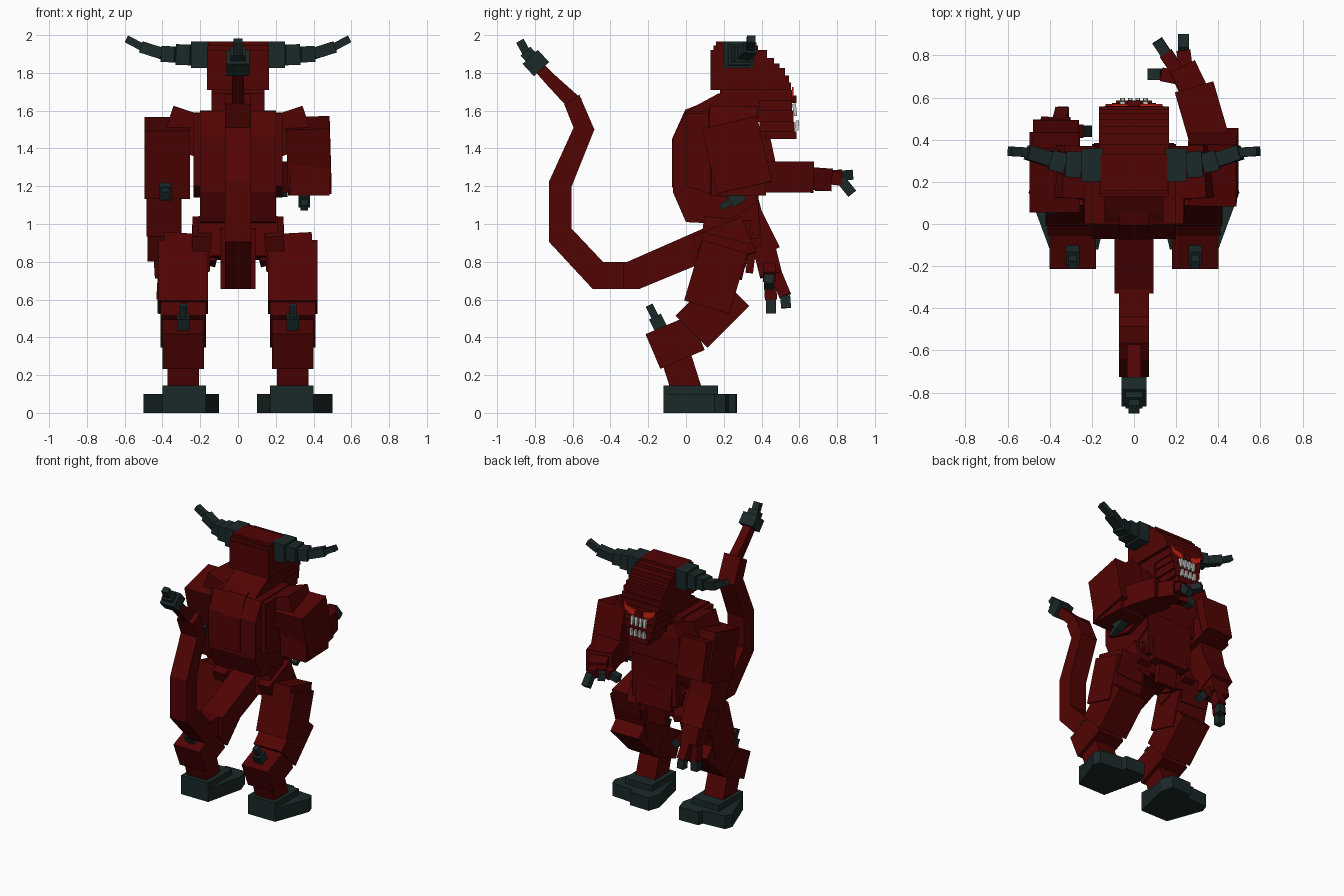
import bpy
import bmesh
from mathutils import Vector

cube = bpy.data.objects.get("Cube")
if cube:
    bpy.data.objects.remove(cube, do_unlink=True)


def material(name, rgb):
    m = bpy.data.materials.new(name)
    m.use_nodes = True
    m.diffuse_color = (*rgb, 1)
    m.node_tree.nodes["Principled BSDF"].inputs["Base Color"].default_value = (*rgb, 1)
    return m


RED = material("dark red hide", (0.083, 0.001, 0.001))
HORN = material("dark slate horn", (0.011, 0.022, 0.022))
EYE = material("glowing red", (0.62, 0.016, 0.008))
TOOTH = material("pale grey tooth", (0.6, 0.6, 0.58))


def loft(name, loops, mat):
    """Closed solid through a series of matching outlines."""
    bm = bmesh.new()
    rings = [[bm.verts.new(p) for p in loop] for loop in loops]
    n = len(rings[0])
    bm.faces.new(rings[0])
    bm.faces.new(rings[-1][::-1])
    for a, b in zip(rings, rings[1:]):
        for i in range(n):
            j = (i + 1) % n
            bm.faces.new((a[i], b[i], b[j], a[j]))
    bmesh.ops.recalc_face_normals(bm, faces=bm.faces)
    mesh = bpy.data.meshes.new(name)
    bm.to_mesh(mesh)
    bm.free()
    mesh.materials.append(mat)
    bpy.context.collection.objects.link(bpy.data.objects.new(name, mesh))


def limb(name, p0, p1, w, d, mat=RED, w1=None, d1=None):
    """Box running from p0 to p1, w wide sideways and d deep."""
    p0, p1 = Vector(p0), Vector(p1)
    axis = (p1 - p0).normalized()
    ref = Vector((1, 0, 0)) if abs(axis.x) < 0.8 else Vector((0, 1, 0))
    side = (ref - axis * ref.dot(axis)).normalized()
    up = axis.cross(side)
    corners = ((-1, -1), (1, -1), (1, 1), (-1, 1))
    loft(name, [[p + side * sx * a / 2 + up * sy * b / 2 for sx, sy in corners]
                for p, a, b in ((p0, w, d), (p1, w1 or w, d1 or d))], mat)


def block(name, x0, x1, y0, y1, z0, z1, mat=RED):
    loft(name, [[(x0, y0, z), (x1, y0, z), (x1, y1, z), (x0, y1, z)]
                for z in (z0, z1)], mat)


def side_profile(name, pts, hw, mat=RED):
    loft(name, [[(x, y, z) for y, z in pts] for x in (-hw, hw)], mat)


# Torso
side_profile("back_shell", [(-0.07, 1.17), (-0.07, 1.46), (0, 1.595), (0.34, 1.6),
                            (0.37, 1.45), (0.38, 1.12), (0.2, 1.0), (0, 1.01)], 0.2)
side_profile("rib_cage", [(0, 1.2), (0, 1.585), (0.34, 1.59), (0.365, 1.42), (0.37, 1.2),
                          (0.2, 1.14)], 0.235)
side_profile("spine_ridge", [(-0.074, 1.2), (-0.074, 1.45), (-0.004, 1.605), (0.06, 1.63),
                             (0.1, 1.02), (0.0, 1.02)], 0.07)
limb("abdomen", (0, 0.25, 1.25), (0, 0.25, 0.92), 0.38, 0.27)
limb("pelvis", (0, 0.22, 1.03), (0, 0.2, 0.82), 0.42, 0.25)
limb("front_flap", (0, 0.37, 1.04), (0, 0.335, 0.74), 0.16, 0.04)
limb("belly_fold", (0, 0.34, 1.07), (0, 0.36, 0.88), 0.3, 0.09)

# Neck and stepped head: bottom, top, back, front, half width
side_profile("neck_slope", [(0, 1.59), (0.05, 1.625), (0.17, 1.69), (0.4, 1.72), (0.38, 1.55)], 0.14)
LAYERS = [(1.45, 1.49, 0.42, 0.585, 0.085), (1.49, 1.54, 0.39, 0.575, 0.105),
          (1.54, 1.6, 0.35, 0.57, 0.12), (1.6, 1.65, 0.27, 0.562, 0.13),
          (1.65, 1.71, 0.18, 0.56, 0.14), (1.71, 1.75, 0.13, 0.557, 0.165),
          (1.75, 1.785, 0.13, 0.545, 0.165), (1.785, 1.825, 0.13, 0.525, 0.165),
          (1.825, 1.85, 0.13, 0.495, 0.165), (1.85, 1.88, 0.13, 0.465, 0.165),
          (1.88, 1.92, 0.13, 0.43, 0.165), (1.92, 1.945, 0.145, 0.38, 0.165),
          (1.945, 1.965, 0.16, 0.33, 0.16)]
for i, (z0, z1, y0, y1, hw) in enumerate(LAYERS):
    block(f"head_layer_{i + 1}", -hw, hw, y0, y1, z0, z1)
block("nose", -0.03, 0.03, 0.55, 0.585, 1.64, 1.68)
for i in range(4):
    x = -0.054 + 0.036 * i
    limb(f"upper_tooth_{i + 1}", (x, 0.571, 1.637), (x, 0.581, 1.572), 0.023, 0.02, TOOTH, 0.017, 0.016)
    limb(f"lower_tooth_{i + 1}", (x, 0.585, 1.495), (x, 0.59, 1.548), 0.023, 0.022, TOOTH, 0.016, 0.016)

# Paired parts
for s, side in ((1, "left"), (-1, "right")):
    # Slanted eye plate
    eye = [(0.035, 1.645), (0.085, 1.65), (0.125, 1.672), (0.135, 1.725), (0.1, 1.7), (0.03, 1.685)]
    loft(f"{side}_eye", [[(s * x, y, z) for x, z in eye] for y in (0.56, 0.569)], EYE)
    # Horn: base blocks stepping down to an upturned tip
    path = [(0.15, 0.28, 1.895), (0.25, 0.28, 1.895), (0.325, 0.285, 1.897), (0.395, 0.305, 1.9),
            (0.505, 0.34, 1.935), (0.59, 0.345, 1.98)]
    for i, t in enumerate((0.14, 0.11, 0.085, 0.062, 0.04)):
        a, b = ((s * x, y, z) for x, y, z in path[i:i + 2])
        limb(f"{side}_horn_{i + 1}", a, b, t * 1.12, t, HORN)

    # Shoulder mass
    limb(f"{side}_shoulder_slope", (s * 0.19, 0.24, 1.46), (s * 0.37, 0.25, 1.52), 0.25, 0.22)
    # Hips, leg and hock
    x = s * 0.29
    limb(f"{side}_hip_plate", (s * 0.19, 0.165, 0.985), (s * 0.2, 0.24, 0.8), 0.1, 0.28)
    limb(f"{side}_hip", (s * 0.28, 0.215, 0.92), (s * 0.29, 0.17, 0.74), 0.22, 0.26)
    limb(f"{side}_thigh", (x, 0.205, 0.88), (x, 0.11, 0.56), 0.26, 0.25)
    limb(f"{side}_groin_wedge", (s * 0.13, 0.28, 1.0), (s * 0.18, 0.24, 0.8), 0.12, 0.16)
    limb(f"{side}_shin", (x, 0.25, 0.65), (x, 0.03, 0.43), 0.24, 0.24)
    limb(f"{side}_hock", (x, 0.06, 0.425), (x, -0.175, 0.325), 0.22, 0.2)
    limb(f"{side}_ankle", (x, -0.07, 0.35), (x, 0.01, 0.1), 0.165, 0.16)
    limb(f"{side}_hock_spur_base", (x, -0.12, 0.42), (x, -0.165, 0.51), 0.065, 0.07, HORN)
    limb(f"{side}_hock_spur_tip", (x, -0.16, 0.5), (x, -0.195, 0.57), 0.04, 0.04, HORN)
    # Splayed hoof with a longer inner lobe and a raised cap
    sole = [(0.17, -0.12), (0.4, -0.12), (0.5, 0.15), (0.48, 0.21), (0.3, 0.225), (0.29, 0.265),
            (0.13, 0.27), (0.1, 0.18)]
    loft(f"{side}_hoof", [[(s * px, py, z) for px, py in sole] for z in (0, 0.1)], HORN)
    block(f"{side}_hoof_cap", min(s * 0.17, s * 0.4), max(s * 0.17, s * 0.4), -0.12, 0.17, 0.02, 0.145, HORN)

# Left arm, reaching forward
limb("left_upper_arm", (0.37, 0.23, 1.535), (0.38, 0.31, 1.19), 0.23, 0.3)
limb("left_elbow", (0.38, 0.13, 1.25), (0.37, 0.42, 1.25), 0.21, 0.2)
limb("left_forearm", (0.375, 0.34, 1.25), (0.285, 0.65, 1.248), 0.19, 0.165)
limb("left_wrist", (0.3, 0.6, 1.245), (0.23, 0.745, 1.235), 0.13, 0.12)
limb("left_elbow_spur", (0.35, 0.3, 1.16), (0.35, 0.235, 1.115), 0.06, 0.07, HORN)
limb("left_elbow_spur_tip", (0.35, 0.24, 1.12), (0.35, 0.185, 1.085), 0.04, 0.035, HORN)

# Right arm, hanging down
limb("right_upper_arm", (-0.375, 0.2, 1.53), (-0.375, 0.29, 1.17), 0.24, 0.3)
limb("right_shoulder_cap", (-0.37, 0.35, 1.5), (-0.37, 0.41, 1.22), 0.22, 0.17)
limb("right_elbow", (-0.393, 0.24, 1.27), (-0.393, 0.32, 0.96), 0.185, 0.21)
limb("right_forearm", (-0.39, 0.28, 1.12), (-0.39, 0.42, 0.84), 0.18, 0.17)
limb("right_wrist", (-0.38, 0.41, 0.89), (-0.37, 0.45, 0.73), 0.14, 0.12)
limb("right_elbow_spur", (-0.385, 0.16, 1.19), (-0.385, 0.1, 1.16), 0.065, 0.08, HORN)
limb("right_elbow_spur_tip", (-0.385, 0.11, 1.18), (-0.385, 0.06, 1.15), 0.045, 0.045, HORN)

# Fingers: root, knuckle, claw tip
FINGERS = {
    "left": [((0.25, 0.7, 1.25), (0.235, 0.82, 1.235), (0.235, 0.88, 1.16)),
             ((0.21, 0.72, 1.25), (0.15, 0.81, 1.255), (0.11, 0.87, 1.26)),
             ((0.23, 0.69, 1.22), (0.13, 0.71, 1.215), (0.07, 0.71, 1.2))],
    "right": [((-0.36, 0.45, 0.8), (-0.34, 0.525, 0.62), (-0.337, 0.53, 0.555)),
              ((-0.39, 0.44, 0.77), (-0.4, 0.45, 0.6), (-0.4, 0.45, 0.525)),
              ((-0.34, 0.44, 0.78), (-0.26, 0.44, 0.72), (-0.22, 0.44, 0.67))]}
for side, fingers in FINGERS.items():
    for i, (a, b, c) in enumerate(fingers):
        limb(f"{side}_finger_{i + 1}", a, b, 0.065, 0.065)
        limb(f"{side}_claw_{i + 1}", b, c, 0.053, 0.053, HORN)

# Tail: half width, then inner and outer edge (y, z) at each mitred joint
TAIL = {
    "tail_base": (0.093, [(0.1, 0.98, 0.15, 0.82), (-0.31, 0.8, -0.25, 0.655), (-0.33, 0.8, -0.33, 0.655)]),
    "tail_middle": (0.07, [(-0.3, 0.8, -0.3, 0.657), (-0.44, 0.8, -0.495, 0.657),
                           (-0.605, 0.975, -0.725, 0.905), (-0.605, 1.2, -0.725, 1.225),
                           (-0.485, 1.5, -0.595, 1.51), (-0.565, 1.685, -0.645, 1.635)]),
    "tail_upper": (0.033, [(-0.55, 1.66, -0.62, 1.61), (-0.69, 1.785, -0.735, 1.735),
                           (-0.77, 1.865, -0.81, 1.82)])}
for name, (hw, joints) in TAIL.items():
    loft(name, [[(-hw, a, b), (hw, a, b), (hw, c, d), (-hw, c, d)] for a, b, c, d in joints], RED)
limb("tail_tip_base", (0, -0.765, 1.82), (0, -0.825, 1.885), 0.12, 0.11, HORN)
limb("tail_tip_mid", (0, -0.8, 1.86), (0, -0.85, 1.915), 0.08, 0.07, HORN)
limb("tail_tip_point", (0, -0.835, 1.89), (0, -0.88, 1.97), 0.05, 0.045, HORN)
